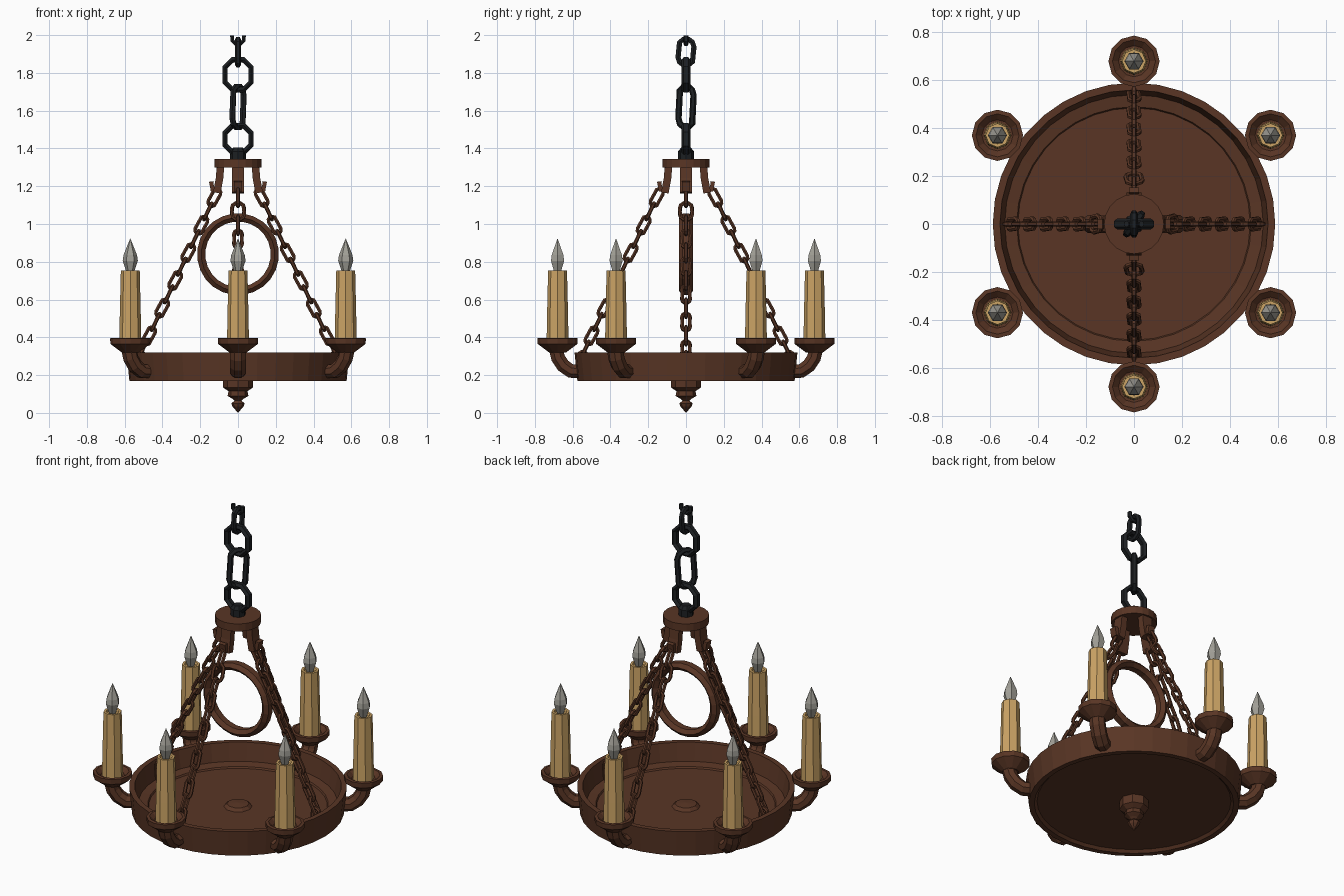
import bpy, bmesh
from math import sin, cos, pi, radians
from mathutils import Vector, Matrix

cube = bpy.data.objects.get("Cube")
if cube:
    bpy.data.objects.remove(cube, do_unlink=True)


def material(name, rgb):
    m = bpy.data.materials.new(name)
    m.use_nodes = True
    m.diffuse_color = (*rgb, 1)
    m.node_tree.nodes["Principled BSDF"].inputs["Base Color"].default_value = (*rgb, 1)
    return m


RUST = material("rusty_iron", (0.10, 0.036, 0.018))
BLACK = material("black_iron", (0.012, 0.014, 0.016))
WAX = material("candle_wax", (0.60, 0.37, 0.13))
GLASS = material("grey_glass", (0.36, 0.35, 0.31))
X, Y, Z = Vector((1, 0, 0)), Vector((0, 1, 0)), Vector((0, 0, 1))


def finish(name, bm, mat):
    bmesh.ops.remove_doubles(bm, verts=bm.verts, dist=1e-5)
    bmesh.ops.recalc_face_normals(bm, faces=bm.faces)
    me = bpy.data.meshes.new(name)
    bm.to_mesh(me)
    bm.free()
    me.materials.append(mat)
    ob = bpy.data.objects.new(name, me)
    bpy.context.collection.objects.link(ob)
    return ob


def bridge(bm, rings, closed):
    """Join a list of vertex rings with quads, capping open ends."""
    n = len(rings[0])
    for i in range(len(rings) - (0 if closed else 1)):
        a, b = rings[i], rings[(i + 1) % len(rings)]
        for j in range(n):
            k = (j + 1) % n
            bm.faces.new((a[j], a[k], b[k], b[j]))
    if not closed:
        bm.faces.new(rings[0])
        bm.faces.new(rings[-1])


def lathe(name, profile, sides, mat, at=(0, 0), closed=False):
    """Turn a (radius, height) profile around a vertical axis."""
    bm = bmesh.new()
    rings = [[bm.verts.new((at[0] + max(r, 0.0005) * cos(2 * pi * j / sides),
                            at[1] + max(r, 0.0005) * sin(2 * pi * j / sides), z))
              for j in range(sides)] for r, z in profile]
    bridge(bm, rings, closed)
    return finish(name, bm, mat)


def sweep(name, path, normal, across, thick, mat, sides=6, closed=False):
    """Sweep an oval section along a flat path lying square to normal."""
    bm = bmesh.new()
    rings, n = [], len(path)
    for i, p in enumerate(path):
        before = path[i - 1] if closed or i else p
        after = path[(i + 1) % n] if closed or i < n - 1 else p
        out = (after - before).normalized().cross(normal)
        rings.append([bm.verts.new(p + out * across * cos(2 * pi * (j + 0.5) / sides)
                                   + normal * thick * sin(2 * pi * (j + 0.5) / sides))
                      for j in range(sides)])
    bridge(bm, rings, closed)
    return finish(name, bm, mat)


def link(name, centre, along, side, half_length, half_width, wire, mat, thick=None, steps=10):
    """Closed chain link; sizes are measured to the middle of the wire."""
    pts = []
    for i in range(steps):
        a = 2 * pi * (i + 0.5) / steps
        straight = (half_length - half_width) * (1 if cos(a) > 0 else -1)
        pts.append(centre + along * (cos(a) * half_width + straight) + side * sin(a) * half_width)
    return sweep(name, pts, along.cross(side), wire, thick or wire, mat, closed=True)


# Shallow dish with a raised rim and recessed underside
lathe("dish", [(0, 0.185), (0.53, 0.185), (0.545, 0.17), (0.575, 0.17), (0.59, 0.32),
               (0.56, 0.32), (0.54, 0.215), (0.49, 0.207), (0.485, 0.198), (0, 0.198)], 36, RUST)
lathe("dish_boss", [(0.08, 0.195), (0.06, 0.215), (0, 0.22)], 10, RUST)

# Pointed finial under the dish
lathe("finial", [(0.08, 0.19), (0.08, 0.135), (0.05, 0.115), (0.055, 0.09), (0.03, 0.075),
                 (0.018, 0.065), (0.035, 0.05), (0.03, 0.035), (0, 0.0)], 8, RUST)

# Six arms, each with a cup, candle and bulb
for i, deg in enumerate((33, 90, 147, 213, 270, 327)):
    a = radians(deg)
    out = Vector((cos(a), sin(a), 0))
    at = out * 0.68
    arm = [out * r + Z * z for r, z in
           ((0.55, 0.22), (0.61, 0.222), (0.65, 0.25), (0.677, 0.29), (0.69, 0.345))]
    sweep(f"arm_{i}", arm, Z.cross(out), 0.04, 0.045, RUST, sides=8)
    lathe(f"cup_{i}", [(0.045, 0.32), (0.065, 0.335), (0.105, 0.365), (0.107, 0.395),
                       (0.09, 0.397), (0.065, 0.375), (0, 0.372)], 12, RUST, at)
    lathe(f"candle_{i}", [(0.058, 0.37), (0.056, 0.5), (0.05, 0.755), (0.036, 0.755),
                          (0.03, 0.745), (0, 0.745)], 8, WAX, at)
    lathe(f"bulb_{i}", [(0.02, 0.745), (0.04, 0.805), (0.036, 0.835), (0.014, 0.89),
                        (0, 0.923)], 6, GLASS, at)

# Top hub disc
lathe("hub", [(0.125, 1.30), (0.125, 1.345)], 20, RUST)

# Four hub legs with hooks, and the chains running down to the dish
for i in range(4):
    out = Matrix.Rotation(i * pi / 2, 3, "Z") @ X
    tangent = Z.cross(out)
    spread = 0.03 * (i % 2)
    leg = [out * r + Z * z for r, z in ((0.092, 1.31), (0.098, 1.24), (0.112, 1.165))]
    sweep(f"hub_leg_{i}", leg, tangent, 0.028, 0.045, RUST, sides=4)
    hook = [out * r + Z * z for r, z in ((0.11, 1.185), (0.135, 1.18), (0.142, 1.225))]
    sweep(f"leg_hook_{i}", hook, tangent, 0.016, 0.03, RUST, sides=4)
    start = out * (0.125 + spread) + Z * 1.14
    end = out * (0.505 + spread) + Z * 0.335
    along = (end - start).normalized()
    count = 12
    for k in range(count):
        centre = start.lerp(end, k / (count - 1))
        side = tangent if k % 2 else along.cross(tangent)
        wide = 0.034 if k == 1 else 0.022
        link(f"chain_{i}_link_{k}", centre, along, side, 0.05, wide, 0.0105, RUST)
    link(f"chain_anchor_{i}", out * (0.515 + spread) + Z * 0.265, Z, out, 0.06, 0.024, 0.011, RUST)

# Large hanging ring below the hub
link("hanging_ring", Z * 0.84, Z, X, 0.195, 0.195, 0.025, RUST, thick=0.038, steps=24)

# Black hanging chain above the hub
lathe("chain_stub", [(0.042, 1.34), (0.042, 1.385), (0.025, 1.405)], 8, BLACK)
link("hanger_link_0", Z * 1.45, Z, X, 0.078, 0.075, 0.017, BLACK, thick=0.024, steps=8)
link("hanger_link_1", Z * 1.62, Z, (X * 0.6 + Y * 0.8), 0.11, 0.05, 0.017, BLACK)
link("hanger_link_2", Z * 1.79, Z, X, 0.085, 0.075, 0.017, BLACK, thick=0.024, steps=8)
link("hanger_link_3", Z * 1.91, Z, Y, 0.07, 0.042, 0.016, BLACK)
# Open end piece of the chain
top = [X * 0.033 * sin(a) + Z * (1.985 - 0.035 * cos(a))
       for a in (radians(d) for d in range(-110, 111, 44))]
sweep("hanger_open_end", top, Y, 0.012, 0.014, BLACK)
